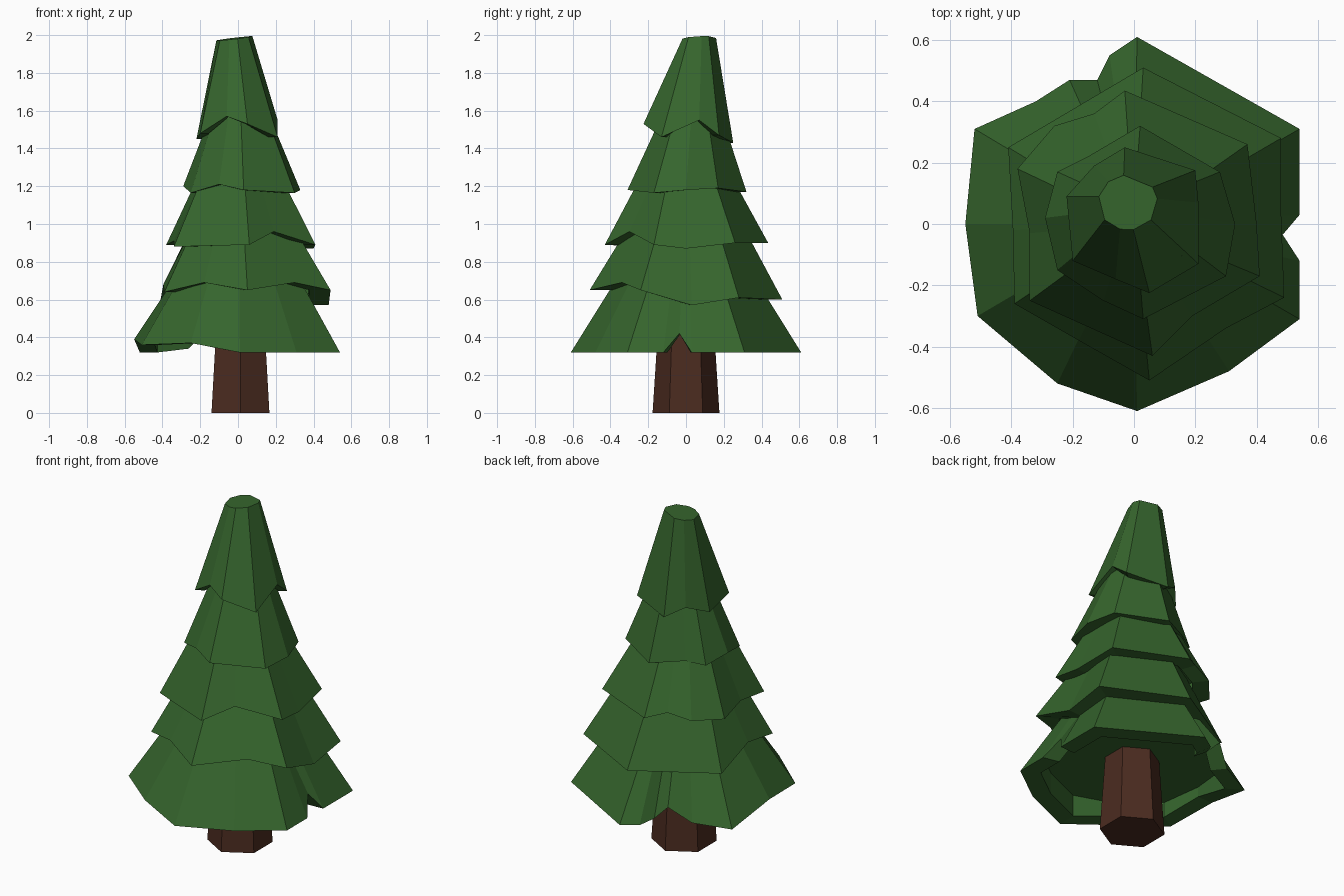
import bpy, bmesh, math

if "Cube" in bpy.data.objects:
    bpy.data.objects.remove(bpy.data.objects["Cube"])


def material(name, rgb):
    m = bpy.data.materials.new(name)
    m.diffuse_color = (*rgb, 1)
    m.use_nodes = True
    m.node_tree.nodes["Principled BSDF"].inputs["Base Color"].default_value = m.diffuse_color
    return m


GREEN = material("needles", (0.036, 0.13, 0.026))
BROWN = material("bark", (0.07, 0.024, 0.014))


def loft(name, rings, mat):
    """Skin a stack of equal-count rings and cap both ends."""
    bm = bmesh.new()
    loops = [[bm.verts.new(p) for p in r] for r in rings]
    for a, b in zip(loops, loops[1:]):
        for i in range(len(a)):
            j = (i + 1) % len(a)
            bm.faces.new((a[i], a[j], b[j], b[i]))
    bm.faces.new(loops[0])
    bm.faces.new(loops[-1])
    bmesh.ops.recalc_face_normals(bm, faces=bm.faces)
    me = bpy.data.meshes.new(name)
    bm.to_mesh(me)
    bm.free()
    me.materials.append(mat)
    ob = bpy.data.objects.new(name, me)
    bpy.context.collection.objects.link(ob)
    return ob


def tier(name, rim, scale=0.5, top_z=1.0, shift=0.0, inset=0.77, crown=None):
    """Ragged skirt of branches with a hollowed underside."""
    cap_z = max(p[2] for p in rim) + 0.02
    lip = [(x * inset, y * inset, z) for x, y, z in rim]
    cap = [(x, y, cap_z) for x, y, z in lip]
    top = crown or [(x * scale, y * scale + shift, top_z) for x, y, z in rim]
    loft(name, [cap, lip, rim, top], mat=GREEN)


# Trunk: tapered hexagon
def hexagon(r, z):
    return [(0.013 + r * math.cos(math.radians(30 + 60 * i)),
             r * math.sin(math.radians(30 + 60 * i)), z) for i in range(6)]


loft("trunk", [hexagon(0.177, 0), hexagon(0.148, 0.45)], BROWN)

# Lowest skirt, with two notches in its edge
tier("branches_bottom", [
    (.01, .61, .32), (.54, .31, .32), (.54, .03, .32), (.485, -.035, .42),
    (.54, -.12, .32), (.54, -.31, .32), (.31, -.48, .32), (.01, -.61, .32),
    (-.25, -.52, .37), (-.51, -.30, .36), (-.55, 0, .39), (-.52, .31, .32),
    (-.32, .40, .34), (-.21, .47, .43), (-.12, .47, .34), (-.08, .55, .32)],
    scale=0.55, top_z=0.76, inset=0.82)

# Second skirt
tier("branches_lower", [
    (.03, .51, .6), (.48, .28, .61), (.48, .03, .57), (.49, -.24, .65),
    (.3, -.34, .69), (.05, -.51, .65), (-.18, -.38, .69), (-.39, -.26, .64),
    (-.395, -.02, .68), (-.41, .25, .6)],
    scale=0.58, top_z=1.0)

# Third skirt
tier("branches_middle", [
    (-.03, .435, .9), (.37, .26, .9), (.40, 0, .87), (.41, -.17, .89),
    (.19, -.30, .96), (.06, -.43, .89), (-.34, -.25, .88), (-.34, -.03, .91),
    (-.38, .18, .89), (-.26, .32, .9), (-.13, .36, .93)],
    scale=0.52, top_z=1.28)

# Fourth skirt
tier("branches_upper", [
    (.02, .32, 1.17), (.28, .17, 1.19), (.33, 0, 1.18), (.30, -.17, 1.165),
    (.03, -.31, 1.18), (-.1, -.25, 1.21), (-.25, -.15, 1.165),
    (-.29, .02, 1.2), (-.25, .17, 1.17), (-.15, .22, 1.19)],
    scale=0.47, top_z=1.6, shift=0.03)

# Treetop: leans back to a small tilted cut
tip_rim = [
    (-.03, .25, 1.43), (.20, .175, 1.47), (.21, .07, 1.55), (.21, -.13, 1.46),
    (.05, -.225, 1.53), (-.06, -.18, 1.57), (-.2, -.12, 1.48),
    (-.22, .09, 1.45), (-.13, .19, 1.49)]
crown = []
for x, y, z in tip_rim:
    a = math.atan2(y - 0.04, x)
    cx, cy = -0.02 + 0.097 * math.cos(a), 0.07 + 0.09 * math.sin(a)
    crown.append((cx, cy, 1.985 + 0.12 * cx + 0.04 * (cy - 0.07)))
tier("treetop", tip_rim, crown=crown)
